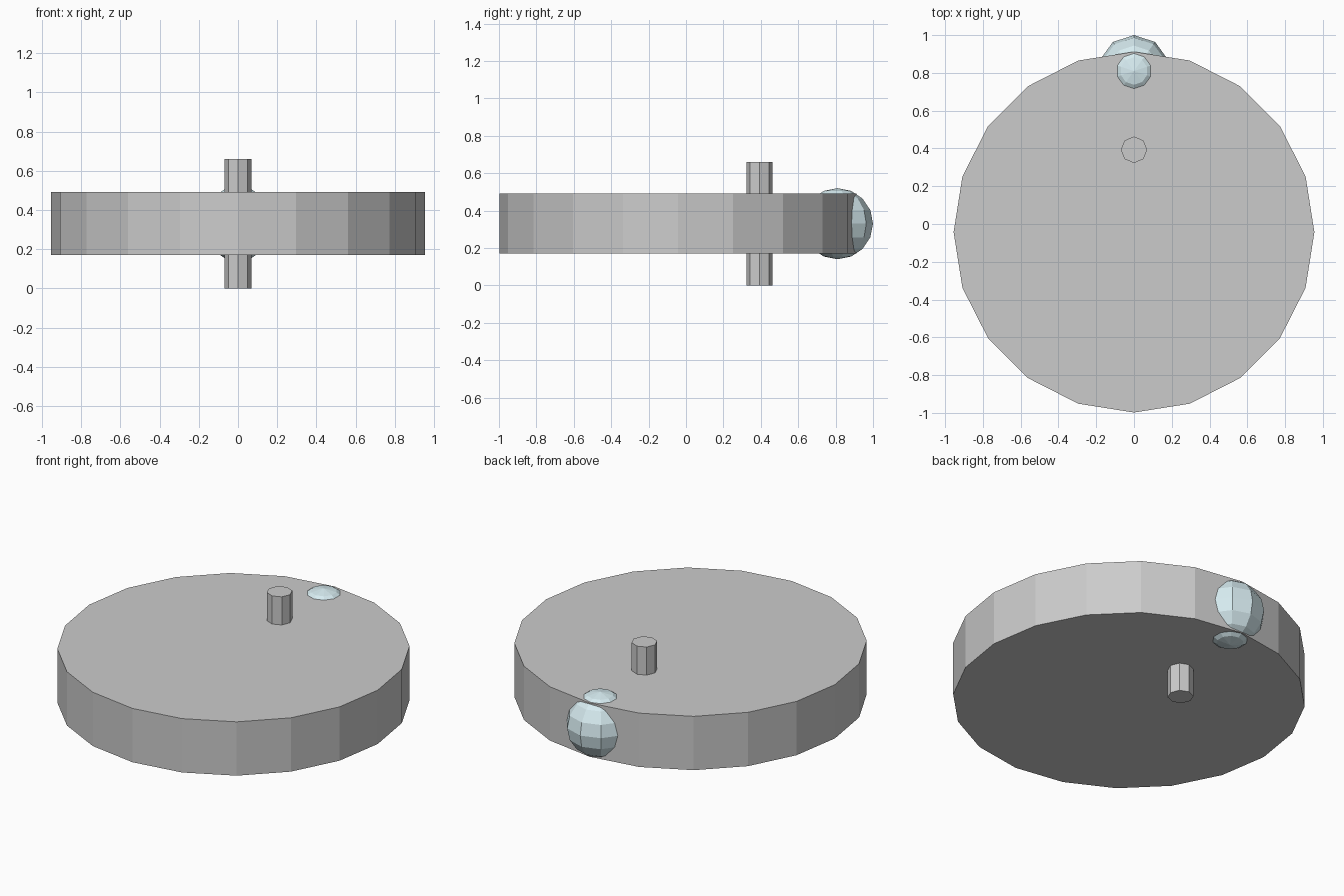
import bpy, bmesh
from math import sin, cos, pi

if "Cube" in bpy.data.objects:
    bpy.data.objects.remove(bpy.data.objects["Cube"])


def lathe(name, profile, sides, y):
    """Spin a (radius, z) profile about a vertical axis at (0, y), flat shaded."""
    bm = bmesh.new()
    pts = [bm.verts.new((0, -r, z)) for r, z in profile]
    edges = [bm.edges.new(p) for p in zip(pts, pts[1:])]
    bmesh.ops.spin(bm, geom=pts + edges, cent=(0, 0, 0), axis=(0, 0, 1),
                   angle=2 * pi, steps=sides, use_merge=True)
    bmesh.ops.remove_doubles(bm, verts=bm.verts, dist=1e-4)
    # Close flat ends
    rim = [e for e in bm.edges if e.is_boundary]
    if rim:
        bmesh.ops.holes_fill(bm, edges=rim, sides=0)
    bmesh.ops.recalc_face_normals(bm, faces=bm.faces)
    mesh = bpy.data.meshes.new(name)
    bm.to_mesh(mesh)
    bm.free()
    obj = bpy.data.objects.new(name, mesh)
    obj.location.y = y
    bpy.context.collection.objects.link(obj)
    return obj


# Large off-centre disc
lathe("disc", [(0.955, 0.17), (0.955, 0.492)], 20, -0.043)

# Pin passing through the disc
lathe("axle_pin", [(0.07, 0.0), (0.07, 0.66)], 8, 0.393)

# Pale blue ball set into the rim
R, RINGS = 0.19, 8
arc = [(R * sin(pi * i / RINGS), 0.33 - R * cos(pi * i / RINGS))
       for i in range(RINGS + 1)]
ball = lathe("rim_ball", arc, 10, 0.81)
blue = bpy.data.materials.new("pale_blue")
blue.diffuse_color = (0.68, 0.84, 0.88, 1)
blue.use_nodes = True
blue.node_tree.nodes["Principled BSDF"].inputs["Base Color"].default_value = blue.diffuse_color
ball.data.materials.append(blue)
